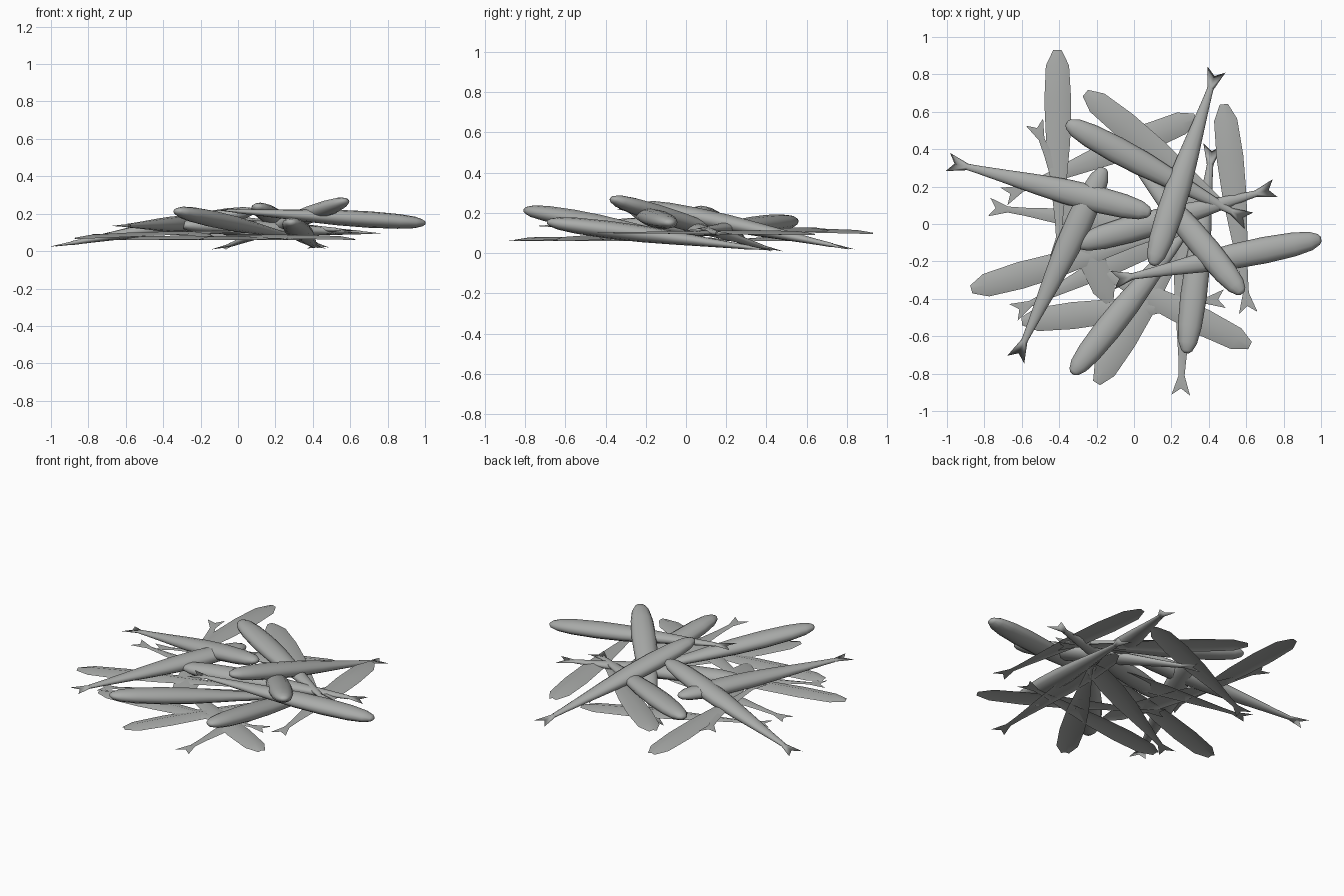
import bpy, bmesh, math
from mathutils import Vector

if "Cube" in bpy.data.objects:
    bpy.data.objects.remove(bpy.data.objects["Cube"])

# body profile: (distance from nose 0..1, half width)
ROUND = [(0, .014), (.012, .03), (.05, .05), (.13, .064), (.27, .071), (.42, .067),
         (.57, .053), (.72, .036), (.84, .023), (.91, .017)]
CARD = [(0, .022), (.075, .062), (.25, .072), (.45, .064), (.65, .042), (.82, .022), (.91, .016)]

# dark grey skin
skin = bpy.data.materials.new("skin")
skin.diffuse_color = (.4, .41, .4, 1)
skin.use_nodes = True
skin.node_tree.nodes["Principled BSDF"].inputs["Base Color"].default_value = skin.diffuse_color


def frame(head, tail):
    h, t = Vector(head), Vector(tail)
    d = t - h
    side = Vector((0, 0, 1)).cross(d).normalized()
    up = d.normalized().cross(side)
    return lambda s, w, u: h + d * s + side * w + up * u


def fork(bm, at, a, b, top, bottom):
    # forked tail fin, thin wedge growing out of the stem
    l = bm.verts.new(at(1.005, .05, 0))
    n = bm.verts.new(at(.972, 0, 0))
    r = bm.verts.new(at(1.005, -.05, 0))
    for m in (top, bottom):
        if m:
            bm.faces.new((a, m, l))
            bm.faces.new((m, n, l))
            bm.faces.new((m, r, n))
            bm.faces.new((m, b, r))


def finish(bm, name):
    bmesh.ops.recalc_face_normals(bm, faces=bm.faces)
    me = bpy.data.meshes.new(name)
    bm.to_mesh(me)
    bm.free()
    me.materials.append(skin)
    ob = bpy.data.objects.new(name, me)
    bpy.context.collection.objects.link(ob)
    for p in me.polygons:
        p.use_smooth = True


def round_fish(name, head, tail, sides=12):
    bm = bmesh.new()
    at = frame(head, tail)
    rings = []
    for s, w in ROUND:
        rings.append([bm.verts.new(at(s, w * math.cos(2 * math.pi * i / sides),
                                      .62 * w * math.sin(2 * math.pi * i / sides)))
                      for i in range(sides)])
    for p, q in zip(rings, rings[1:]):
        for i in range(sides):
            j = (i + 1) % sides
            bm.faces.new((p[i], p[j], q[j], q[i]))
    bm.faces.new(rings[0])
    e = [bm.verts.new(at(.905, w, u)) for w, u in
         ((.017, 0), (-.017, 0), (0, .009), (0, -.009))]
    fork(bm, at, *e)
    finish(bm, name)


def flat_fish(name, head, tail):
    bm = bmesh.new()
    at = frame(head, tail)
    rows = [[bm.verts.new(at(s, w, 0)), bm.verts.new(at(s, 0, w * .3)),
             bm.verts.new(at(s, -w, 0))] for s, w in CARD]
    for p, q in zip(rows, rows[1:]):
        for i in range(2):
            bm.faces.new((p[i], p[i + 1], q[i + 1], q[i]))
    a, m, b = rows[-1]
    fork(bm, at, a, b, m, None)
    finish(bm, name)


# upper layer: full bodied fish (nose, tail)
UPPER = [
    ((.09, .06, .215), (-.99, .33, .025)),
    ((-.36, .54, .16), (.61, .02, .11)),
    ((.10, -.22, .24), (.44, .82, .02)),
    ((1.0, -.08, .15), (-.11, -.30, .22)),
    ((.58, -.37, .27), (-.10, .45, .01)),
    ((-.33, -.80, .215), (.37, .08, .06)),
    ((.28, -.69, .155), (.42, .42, .015)),
    ((-.16, .30, .15), (-.63, -.72, .135)),
    ((-.31, -.11, .14), (.75, .19, .095)),
]
for k, (h, t) in enumerate(UPPER):
    round_fish(f"round_fish_{k + 1}", h, t)

# lower layer: flat fish (nose, tail)
LOWER = [
    ((-.41, .93, .095), (-.40, -.17, .12)),
    ((.48, .64, .09), (.61, -.47, .10)),
    ((-.26, .70, .11), (.58, .02, .09)),
    ((.33, .57, .06), (-.69, .15, .06)),
    ((-.13, -.42, .07), (-.53, .54, .12)),
    ((.30, -.05, .09), (-.77, .09, .09)),
    ((-.87, -.35, .065), (.18, -.05, .11)),
    ((-.60, -.52, .06), (.48, -.40, .065)),
    ((.62, -.65, .06), (-.36, -.16, .08)),
    ((.33, .02, .06), (-.64, -.47, .06)),
    ((-.20, -.85, .06), (.37, .08, .06)),
    ((.30, .20, .06), (.25, -.91, .06)),
]
for k, (h, t) in enumerate(LOWER):
    flat_fish(f"flat_fish_{k + 1}", h, t)
